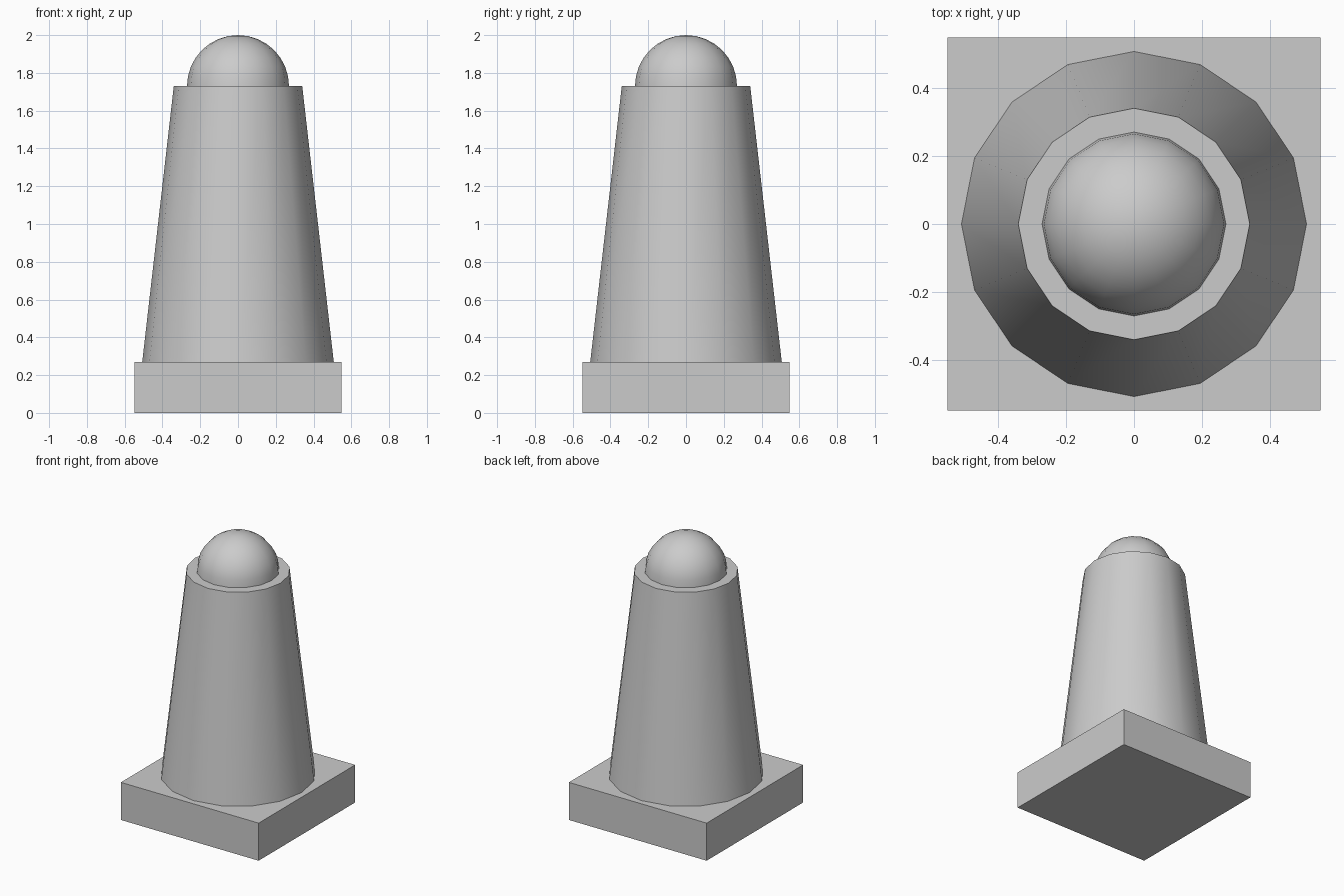
import bpy, math

if "Cube" in bpy.data.objects:
    bpy.data.objects.remove(bpy.data.objects["Cube"])

SIDES = 16


def smooth(obj, angle=40):
    bpy.ops.object.select_all(action='DESELECT')
    obj.select_set(True)
    bpy.context.view_layer.objects.active = obj
    bpy.ops.object.shade_smooth_by_angle(angle=math.radians(angle))


def lathe(name, profile):
    """Closed solid of revolution from (radius, z) points, radius 0 = pole."""
    verts, faces, rings = [], [], []
    for r, z in profile:
        n = 1 if r < 1e-6 else SIDES
        rings.append(range(len(verts), len(verts) + n))
        for i in range(n):
            a = 2 * math.pi * i / SIDES
            verts.append((r * math.cos(a), r * math.sin(a), z))
    for lo, hi in zip(rings, rings[1:]):
        for i in range(SIDES):
            j = (i + 1) % SIDES
            if len(hi) == 1:
                faces.append((lo[i], lo[j], hi[0]))
            else:
                faces.append((lo[i], lo[j], hi[j], hi[i]))
    # flat caps on open ends
    faces.append(tuple(reversed(rings[0])))
    if len(rings[-1]) > 1:
        faces.append(tuple(rings[-1]))
    mesh = bpy.data.meshes.new(name)
    mesh.from_pydata(verts, [], faces)
    obj = bpy.data.objects.new(name, mesh)
    bpy.context.collection.objects.link(obj)
    smooth(obj)
    return obj


# Square base slab
bpy.ops.mesh.primitive_cube_add(size=1, location=(0, 0, 0.135))
base = bpy.context.object
base.name = "base"
base.scale = (1.095, 1.095, 0.27)
bpy.ops.object.transform_apply(location=False, rotation=False, scale=True)

# Tapered body
lathe("tapered_body", [(0.507, 0.27), (0.34, 1.73)])

# Domed cap
R, RINGS = 0.27, 8
lathe("dome", [(R * math.cos(t), 1.73 + R * math.sin(t))
               for t in (math.pi / 2 * k / RINGS for k in range(RINGS + 1))])
